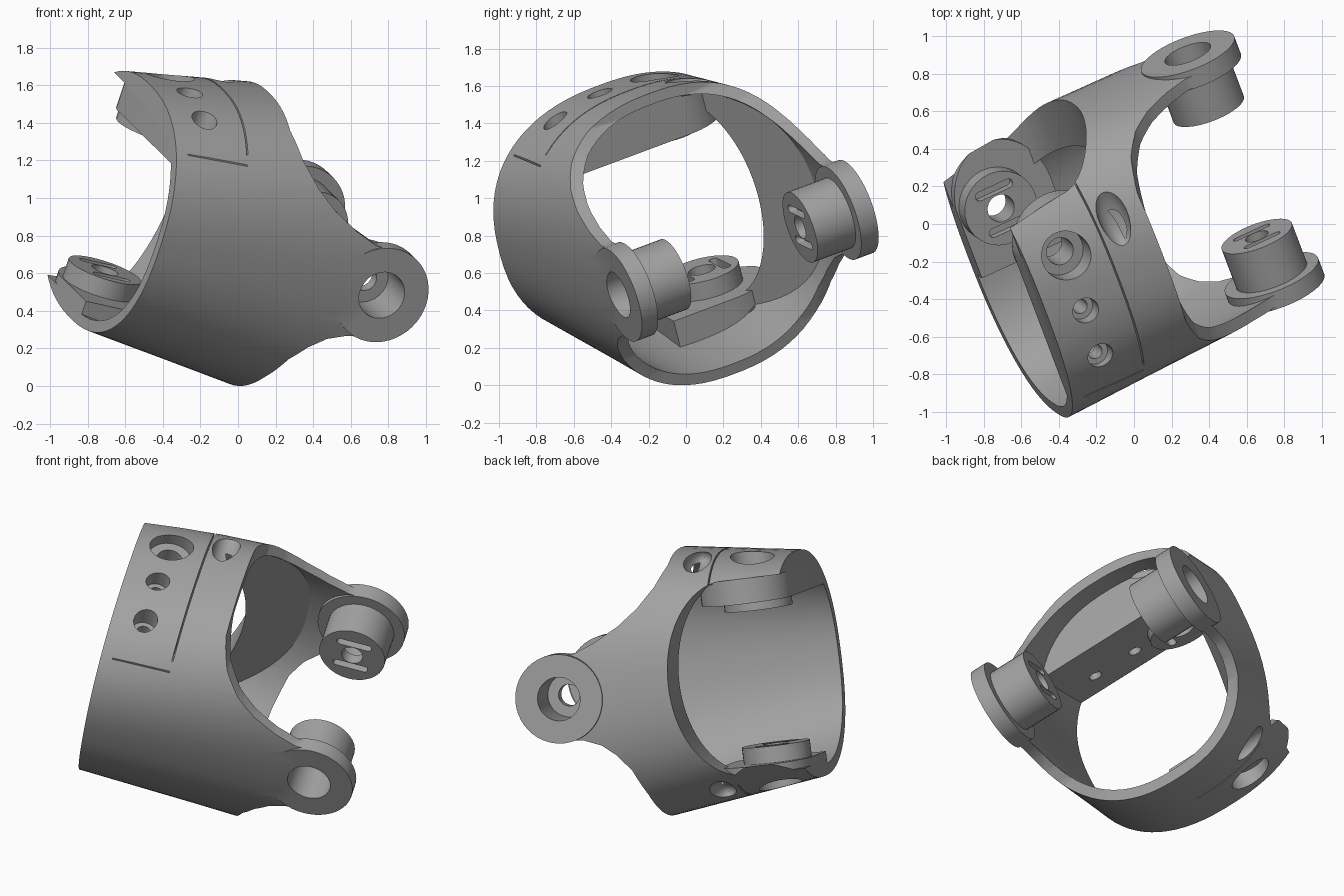
import bpy, bmesh, math
from mathutils import Matrix, Vector

old = bpy.data.objects.get("Cube")
if old:
    bpy.data.objects.remove(old)

grey = bpy.data.materials.new("matte grey")
grey.use_nodes = True
grey.diffuse_color = (0.36, 0.36, 0.36, 1)
grey.node_tree.nodes["Principled BSDF"].inputs["Base Color"].default_value = (0.36, 0.36, 0.36, 1)

# Working frame: x along the sleeve, y across the fork, z through the end plates
MID_Y, FORK, PIVOT = 0.31, (0.415, 0.805), (-0.74, 0.55)


def finish(bm, name):
    bmesh.ops.recalc_face_normals(bm, faces=bm.faces)
    mesh = bpy.data.meshes.new(name)
    bm.to_mesh(mesh)
    bm.free()
    ob = bpy.data.objects.new(name, mesh)
    bpy.context.collection.objects.link(ob)
    mesh.materials.append(grey)
    return ob


def loft(rings, name):
    bm = bmesh.new()
    loops = [[bm.verts.new(p) for p in ring] for ring in rings]
    n = len(loops[0])
    for a, b in zip(loops, loops[1:]):
        for i in range(n):
            j = (i + 1) % n
            bm.faces.new((a[i], a[j], b[j], b[i]))
    bm.faces.new(loops[0][::-1])
    bm.faces.new(loops[-1])
    return finish(bm, name)


def prism(pts, axis, lo, hi, name="cutter"):
    place = (lambda p, t: (p[0], t, p[1])) if axis == "Y" else (lambda p, t: (p[0], p[1], t))
    return loft([[place(p, t) for p in pts] for t in (lo, hi)], name)


def arc(c, r, start=0, end=360, n=32, ry=None):
    count = n if end - start == 360 else n + 1
    angles = [math.radians(start + (end - start) * i / n) for i in range(count)]
    return [(c[0] + r * math.cos(a), c[1] + (ry or r) * math.sin(a)) for a in angles]


def slot(c, length, r):
    return arc((c[0] + length / 2, c[1]), r, -90, 90, 8) + arc((c[0] - length / 2, c[1]), r, 90, 270, 8)


def rect(x0, x1, y0, y1):
    return [(x0, y0), (x1, y0), (x1, y1), (x0, y1)]


def volume(mesh):
    bm = bmesh.new()
    bm.from_mesh(mesh)
    v = bm.calc_volume(signed=True)
    bm.free()
    return v


def combine(target, other, op):
    # Keep the first solver whose resulting volume is plausible
    v0, v1 = volume(target.data), volume(other.data)
    low, high = {"UNION": (max(v0, v1), v0 + v1), "DIFFERENCE": (max(v0 - v1, 0.01), v0),
                 "INTERSECT": (0.005, min(v0, v1))}[op]
    for solver in ("MANIFOLD", "EXACT", "FLOAT"):
        mod = target.modifiers.new("boolean", "BOOLEAN")
        mod.operation, mod.object, mod.solver = op, other, solver
        bpy.context.view_layer.update()
        evaluated = target.evaluated_get(bpy.context.evaluated_depsgraph_get())
        mesh = bpy.data.meshes.new_from_object(evaluated)
        target.modifiers.clear()
        v = volume(mesh)
        if low - 1e-4 <= v <= high + 1e-4 and abs(v - v0) > 1e-7:
            target.data = mesh
            break
    bpy.data.objects.remove(other)


def cut(target, other):
    combine(target, other, "DIFFERENCE")


def tube(lo, hi, inset, name):
    # Rounded section: taller and narrower towards the fork
    rings = []
    for k in range(11):
        x = lo + (hi - lo) * k / 10
        t = x + 0.95
        half_y, half_z = 0.78 - 0.055 * t - inset, 0.675 + 0.14 * t - inset
        ring = []
        for i in range(80):
            a = math.tau * (i + 0.5) / 80
            c, s = math.cos(a), math.sin(a)
            ring.append((x, MID_Y + 0.015 * t + half_y * math.copysign(abs(c) ** 0.85, c),
                         0.805 + half_z * math.copysign(abs(s) ** 0.85, s)))
        rings.append(ring)
    return loft(rings, name)


# Sleeve body trimmed to the side outline with the two fork arms
sleeve = tube(-0.95, 0.75, 0, "fork_sleeve")
outline = [(-1.2, -0.3), (-0.07, -0.3), (-0.03, 0.0), (0.0, 0.17), (0.05, 0.33), (0.12, 0.43), (0.2, 0.5), (0.3, 0.54)]
outline += arc(FORK, 0.252, -95, 95, 24)
outline += [(0.3, 1.06), (0.17, 1.11), (0.02, 1.19), (-0.1, 1.28), (-0.2, 1.39), (-0.26, 1.5), (-0.28, 1.8), (-1.2, 1.8)]
combine(sleeve, prism(outline, "Y", -1, 2), "INTERSECT")

# Hollow with a slanted rear wall, a rear window and two thick end plates
hollow = tube(-1.1, 0.9, 0.062, "cutter")
cut(hollow, prism([(-0.5, 0.64), (0.12, 1.01), (0.12, 1.4), (-0.5, 1.4)], "Z", -0.5, 2))
window = arc((-0.6, 0.8), 0.34, -90, 90, 32, 0.58) + [(-1.15, 1.38), (-1.15, 0.22)]
combine(hollow, prism(window, "Y", 0.45, 2), "UNION")
for front, round_y, low, high in ((-0.45, 0.275, 1.23, 1.9), (0.2, 0.34, -0.3, 0.27)):
    shape = [(-1.3, front), (-0.405, front)] + arc((-0.68, 0.55), 0.275, 0, 180, 24, round_y)
    cut(hollow, prism(shape, "Z", low, high))
cut(sleeve, hollow)

# Raised pivot pads
for low, high in ((1.18, 1.3), (0.24, 0.37)):
    combine(sleeve, prism(arc(PIVOT, 0.203), "Z", low, high, "pivot_pad"), "UNION")

# Fork ears and their inward bosses
for side, ear_in, tip in ((-0.378, -0.28, -0.045), (1.055, 0.95, 0.72)):
    combine(sleeve, prism(arc(FORK, 0.265, n=48), "Y", min(side, ear_in), max(side, ear_in), "fork_ear"), "UNION")
    start = (side + ear_in) / 2
    combine(sleeve, prism(arc(FORK, 0.2, n=40), "Y", min(start, tip), max(start, tip), "fork_boss"), "UNION")
    inward = 1 if tip > side else -1
    floor, outside = tip - 0.07 * inward, side - 0.2 * inward
    cut(sleeve, prism(arc(FORK, 0.13), "Y", min(floor, outside), max(floor, outside)))
    cut(sleeve, prism(arc(FORK, 0.065, n=24), "Y", tip - 0.15, tip + 0.15))
    for dz in (-0.09, 0.09):
        cut(sleeve, prism(slot((FORK[0], FORK[1] + dz), 0.17, 0.022), "Y", tip - 0.045, tip + 0.045))

# Pivot holes and slots in both end plates
for bore, pad in (((1.38, 1.9), 1.18), ((-0.4, 0.22), 0.37)):
    cut(sleeve, prism(arc(PIVOT, 0.13), "Z", *bore))
    cut(sleeve, prism(arc(PIVOT, 0.075, n=24), "Z", pad - 0.3, pad + 0.3))
    for dy in (-0.11, 0.11):
        cut(sleeve, prism(slot((PIVOT[0], PIVOT[1] + dy), 0.17, 0.025), "Z", pad - 0.05, pad + 0.05))

# Stepped screw holes along the upper plate
for y, depth in ((0.23, 1.41), (-0.055, 1.36)):
    cut(sleeve, prism(arc((-0.75, y), 0.07, n=24), "Z", depth, 1.9))
    cut(sleeve, prism(arc((-0.75, y), 0.04, n=16), "Z", 1.1, 1.9))

# Thin seams around the plates
cut(sleeve, prism(rect(-0.534, -0.526, -0.28, 0.9), "Z", 1.36, 1.9))
cut(sleeve, prism(rect(-0.88, -0.53, -0.285, -0.279), "Z", 1.26, 1.9))
cut(sleeve, prism(rect(-0.534, -0.526, 0.25, 0.95), "Z", -0.4, 0.16))

# Tool scoops beside the rear window
for y, z in ((0.66, 1.51), (0.78, 0.12)):
    bm = bmesh.new()
    shape = Matrix.Translation((-0.43, y, z)) @ Matrix.Diagonal((0.08, 0.19, 0.08, 1))
    bmesh.ops.create_uvsphere(bm, u_segments=24, v_segments=14, radius=1, matrix=shape)
    cut(sleeve, finish(bm, "cutter"))

# Tilt into the resting pose, then centre on the floor
along = Vector((0.890, 0.411, -0.199)).normalized()
across = Vector((-0.333, 0.884, 0.329))
across = (across - along * across.dot(along)).normalized()
sleeve.data.transform(Matrix((along, across, along.cross(across))).transposed().to_4x4())
lows = [min(v.co[i] for v in sleeve.data.vertices) for i in range(3)]
highs = [max(v.co[i] for v in sleeve.data.vertices) for i in range(3)]
base = Vector(((lows[0] + highs[0]) / 2, (lows[1] + highs[1]) / 2, lows[2]))
sleeve.data.transform(Matrix.Translation(-base))

bpy.ops.object.select_all(action="DESELECT")
sleeve.select_set(True)
bpy.context.view_layer.objects.active = sleeve
bpy.ops.object.shade_smooth_by_angle(angle=math.radians(30))
